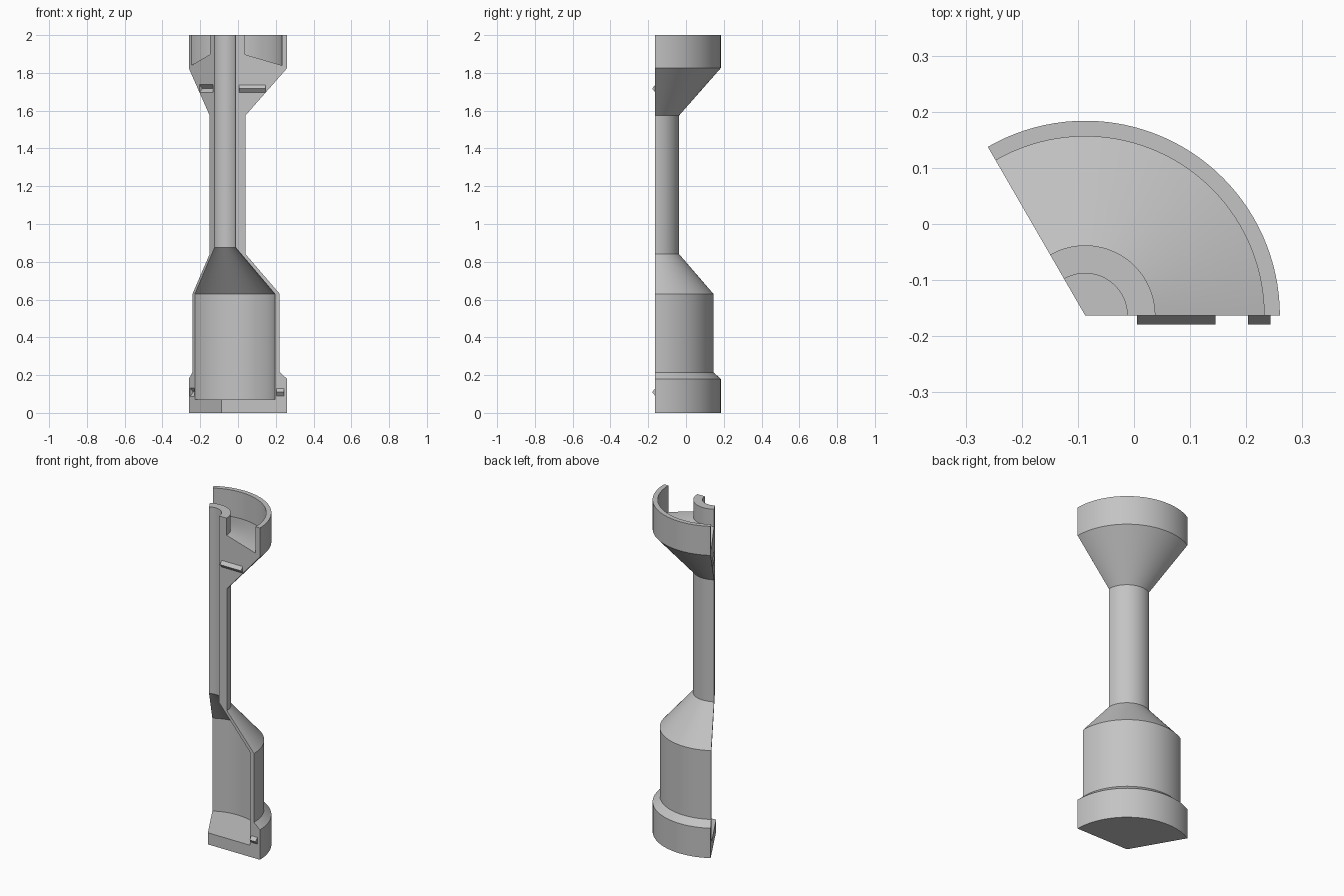
import bpy, bmesh
from math import radians
from mathutils import Matrix, Vector

cube = bpy.data.objects.get("Cube")
if cube:
    bpy.data.objects.remove(cube, do_unlink=True)

AXIS = Matrix.Translation((-0.087, -0.163, 0))   # centre line of the revolved body
SWEEP = radians(120)

grey = bpy.data.materials.new("light grey")
colour = (0.55, 0.55, 0.55, 1)
grey.diffuse_color = colour
grey.use_nodes = True
grey.node_tree.nodes["Principled BSDF"].inputs["Base Color"].default_value = colour


def make_object(name, bm):
    bmesh.ops.recalc_face_normals(bm, faces=bm.faces)
    mesh = bpy.data.meshes.new(name)
    bm.to_mesh(mesh)
    bm.free()
    mesh.materials.append(grey)
    obj = bpy.data.objects.new(name, mesh)
    bpy.context.collection.objects.link(obj)
    return obj


def key_bar(name, r0, r1, z, angle=0, fit=1.0):
    """Diamond bar lying along a cut face, half sunk into it."""
    bm = bmesh.new()
    place = (AXIS @ Matrix.Rotation(angle, 4, "Z")
             @ Matrix.Translation(((r0 + r1) / 2, 0, z))
             @ Matrix.Diagonal((1, 0.016 * fit, 0.02 * fit, 1))
             @ Matrix.Rotation(radians(90), 4, "Y"))
    bmesh.ops.create_cone(bm, cap_ends=True, segments=4, radius1=1, radius2=1,
                          depth=r1 - r0, matrix=place)
    return make_object(name, bm)


# Cross-section (radius, height): outside going up, then inside going down
outside = [(0, 0), (0.347, 0), (0.347, 0.18), (0.308, 0.215), (0.308, 0.63),
           (0.127, 0.84), (0.127, 1.575), (0.347, 1.825), (0.347, 2)]
inside = [(0.319, 2), (0.319, 1.84), (0.125, 1.897), (0.125, 2), (0.075, 2),
          (0.075, 0.875), (0.282, 0.63), (0.282, 0.07), (0, 0.07)]

# Body: the section revolved through a third of a turn, closed at both ends
STEPS = 40
bm = bmesh.new()
rings = []
for i in range(STEPS + 1):
    turn = AXIS @ Matrix.Rotation(SWEEP * i / STEPS, 4, "Z")
    rings.append([bm.verts.new(turn @ Vector((r, 0, z))) for r, z in outside + inside])
count = len(rings[0])
for a, b in zip(rings, rings[1:]):
    for j in range(count - 1):
        bm.faces.new((a[j], a[j + 1], b[j + 1], b[j]))
bm.faces.new(rings[0])
bm.faces.new(rings[-1][::-1])
bmesh.ops.remove_doubles(bm, verts=bm.verts, dist=0.0001)
body = make_object("body_segment", bm)

# Ridges on one cut face, matching grooves in the other
for name, r0, r1, z in (("upper", 0.092, 0.232, 1.717), ("lower", 0.29, 0.33, 0.11)):
    key_bar(name + "_ridge", r0, r1, z)
    cutter = key_bar(name + "_groove_cutter", r0 - 0.002, r1 + 0.002, z, SWEEP, 1.1)
    cutter.hide_render = True
    cut = body.modifiers.new(name + "_groove", "BOOLEAN")
    cut.operation, cut.solver, cut.object = "DIFFERENCE", "EXACT", cutter
    bpy.context.view_layer.objects.active = body
    bpy.ops.object.modifier_apply(modifier=cut.name)
    bpy.data.objects.remove(cutter, do_unlink=True)

# Smooth curved walls, crisp edges
bpy.ops.object.select_all(action="DESELECT")
body.select_set(True)
bpy.context.view_layer.objects.active = body
bpy.ops.object.shade_smooth_by_angle(angle=radians(20))
